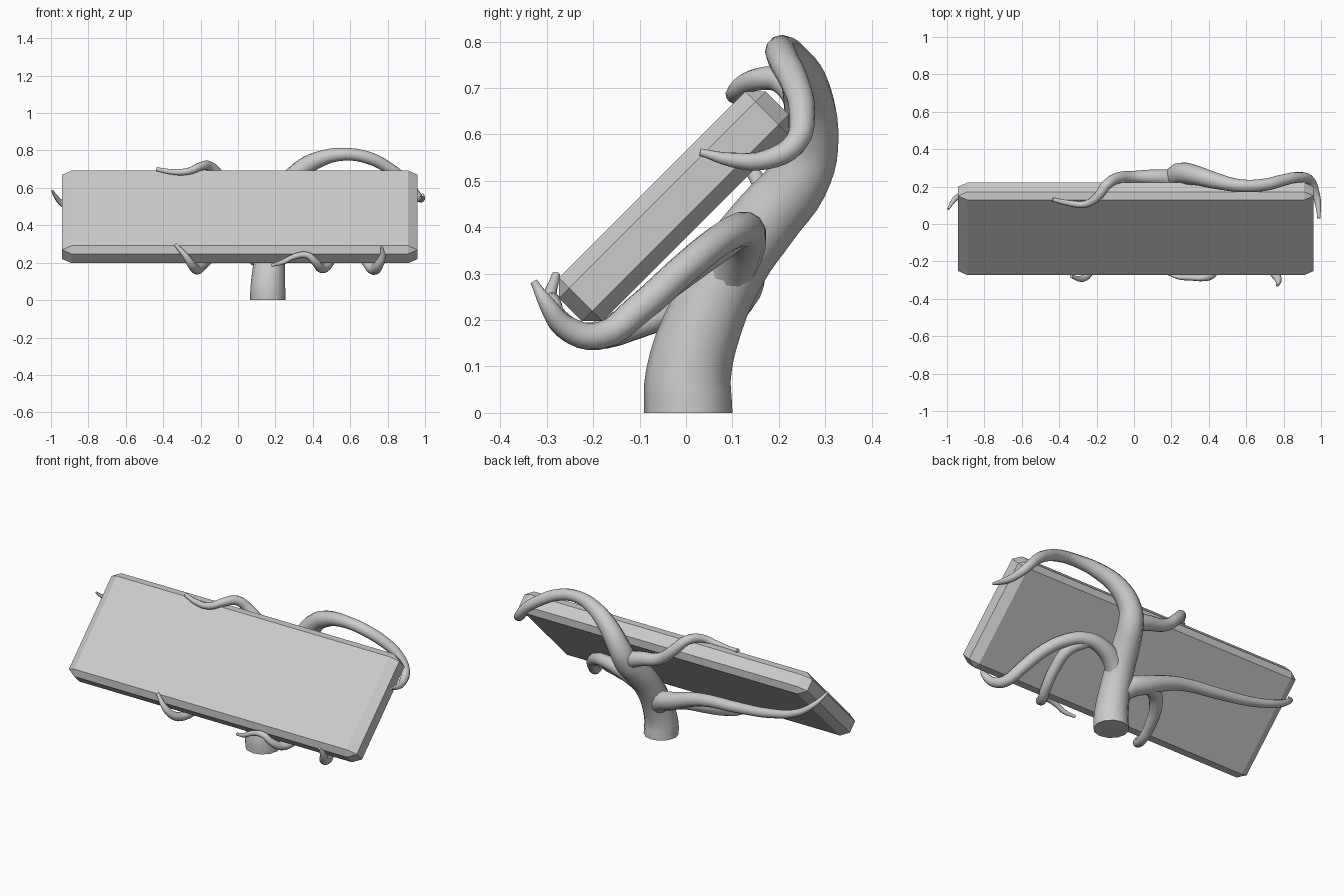
import bpy, bmesh, math
from mathutils import Vector, Matrix


def chamfered_board(name, half, cut, centre, tilt):
    """Box with all edges chamfered, made as a convex hull."""
    bm = bmesh.new()
    for sx in (-1, 1):
        for sy in (-1, 1):
            for sz in (-1, 1):
                for keep in range(3):
                    co = [half[i] - (0 if i == keep else cut[i]) for i in range(3)]
                    bm.verts.new((sx * co[0], sy * co[1], sz * co[2]))
    bmesh.ops.convex_hull(bm, input=bm.verts[:])
    bmesh.ops.dissolve_limit(bm, angle_limit=0.01, verts=bm.verts[:], edges=bm.edges[:])
    bm.transform(Matrix.Translation(centre) @ Matrix.Rotation(tilt, 4, 'X'))
    bmesh.ops.recalc_face_normals(bm, faces=bm.faces[:])
    me = bpy.data.meshes.new(name)
    bm.to_mesh(me)
    bm.free()
    ob = bpy.data.objects.new(name, me)
    bpy.context.collection.objects.link(ob)
    return ob


def limb(name, pts):
    """Tapered tube through points given as (x, y, z, radius)."""
    cu = bpy.data.curves.new(name, 'CURVE')
    cu.dimensions = '3D'
    cu.bevel_depth = 1.0
    cu.bevel_resolution = 4
    cu.resolution_u = 4
    cu.use_fill_caps = True
    sp = cu.splines.new('BEZIER')
    sp.radius_interpolation = 'CARDINAL'
    sp.bezier_points.add(len(pts) - 1)
    for bp, (x, y, z, r) in zip(sp.bezier_points, pts):
        bp.co = (x, y, z)
        bp.radius = r
        bp.handle_left_type = bp.handle_right_type = 'AUTO'
    ob = bpy.data.objects.new(name, cu)
    bpy.context.collection.objects.link(ob)
    bpy.ops.object.select_all(action='DESELECT')
    ob.select_set(True)
    bpy.context.view_layer.objects.active = ob
    bpy.ops.object.convert(target='MESH')
    bpy.ops.object.shade_smooth_by_angle(angle=math.radians(50))
    return bpy.context.object


# Sign board, leaning back 45 degrees
chamfered_board("board", (0.95, 0.315, 0.066), (0.05, 0.031, 0.031),
                Vector((0.01, -0.026, 0.445)), math.radians(45))

# Trunk running on into the upper right branch, which curls round the board's end
limb("trunk", [
    (.16, .005, 0, .095), (.16, .005, .08, .092), (.168, .04, .2, .084),
    (.18, .10, .32, .078), (.20, .175, .42, .074), (.225, .24, .5, .068),
    (.25, .267, .58, .062), (.33, .26, .69, .053), (.44, .23, .755, .043),
    (.57, .205, .78, .034), (.70, .21, .76, .033), (.80, .235, .71, .031),
    (.88, .25, .65, .028), (.94, .235, .58, .025), (.97, .17, .545, .021),
    (.985, .10, .545, .016), (.988, .03, .562, .008)])

# Upper left branch, hooking over the top edge
limb("upper_left_branch", [
    (.23, .24, .51, .05), (.12, .25, .55, .042), (0, .25, .58, .034),
    (-.09, .245, .655, .03), (-.15, .205, .715, .027), (-.2, .14, .715, .023),
    (-.26, .106, .69, .019), (-.35, .112, .685, .016), (-.435, .13, .70, .011)])

# Long left branch reaching the board's left end
limb("left_branch", [
    (.15, .05, .2, .06), (.09, .09, .245, .056), (.01, .115, .275, .051),
    (-.09, .13, .315, .043), (-.21, .14, .35, .036), (-.46, .155, .375, .031),
    (-.68, .165, .405, .026), (-.86, .17, .46, .02), (-.95, .14, .525, .015),
    (-.975, .11, .555, .011), (-.993, .08, .585, .006)])

# Left fork gripping the lower edge
limb("lower_left_branch", [
    (.01, .115, .275, .045), (-.07, .08, .275, .04), (-.14, .01, .24, .034),
    (-.19, -.1, .19, .029), (-.22, -.2, .163, .026), (-.245, -.265, .185, .023),
    (-.28, -.293, .235, .017), (-.335, -.28, .298, .009)])

# Right branch gripping the lower edge near the corner
limb("lower_right_branch", [
    (.17, .07, .27, .06), (.24, .11, .335, .052), (.33, .13, .38, .044),
    (.43, .12, .395, .038), (.53, .07, .37, .035), (.62, -.01, .305, .034),
    (.68, -.1, .225, .033), (.725, -.19, .165, .03), (.75, -.26, .185, .026),
    (.772, -.3, .235, .018), (.768, -.328, .283, .008)])

# Right fork curling back along the front lower edge
limb("lower_middle_branch", [
    (.42, .11, .385, .032), (.49, .05, .34, .031), (.5, -.05, .265, .029),
    (.48, -.15, .19, .027), (.445, -.22, .17, .025), (.412, -.275, .205, .021),
    (.37, -.288, .24, .018), (.3, -.287, .232, .015), (.24, -.284, .203, .013),
    (.18, -.265, .186, .008)])
